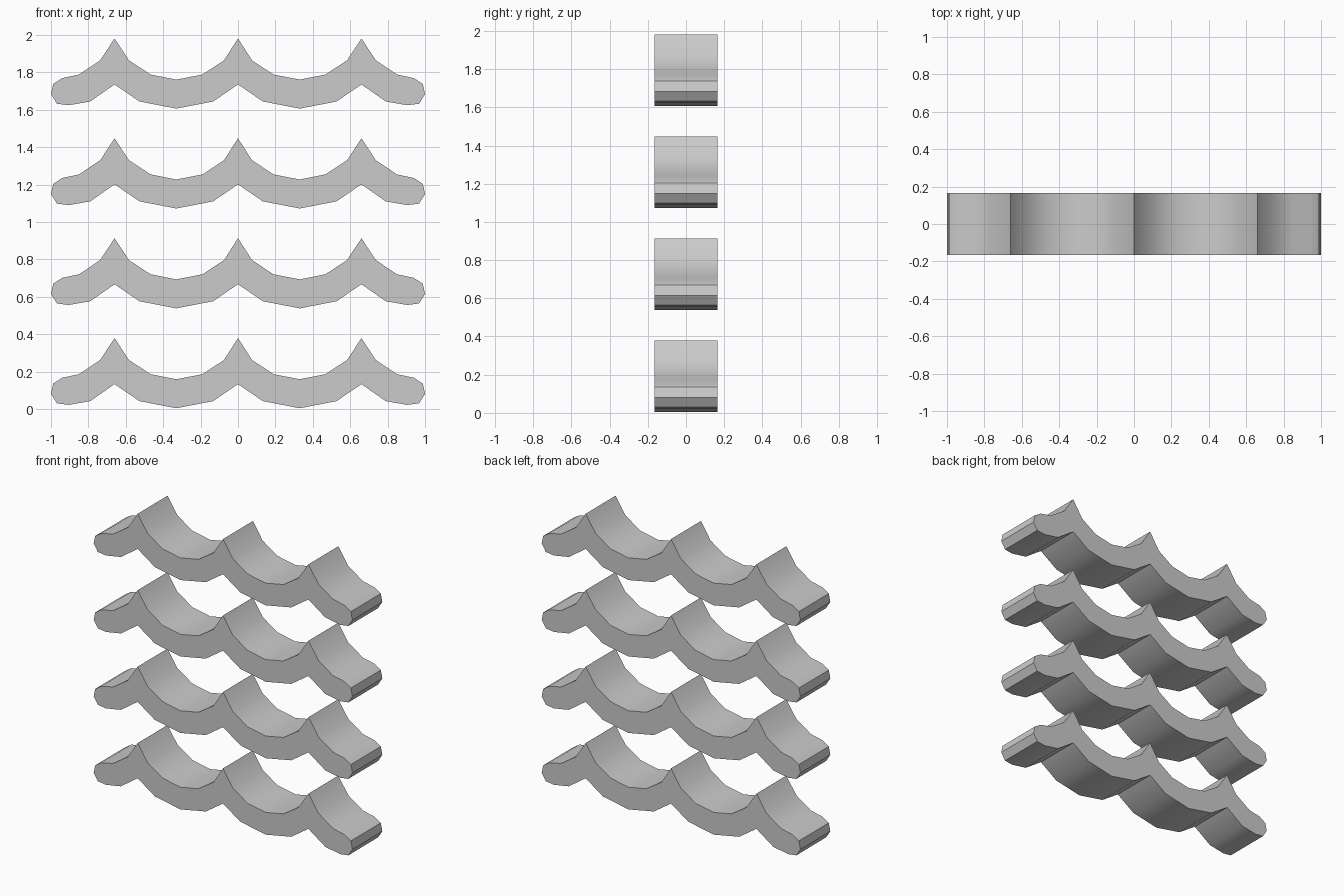
import bpy, bmesh, math

if "Cube" in bpy.data.objects:
    bpy.data.objects.remove(bpy.data.objects["Cube"])

HALF_DEPTH = 0.165
PITCH = 0.534
BASE = 0.004

# Right half of the wave outline: upper edge from centre crest, round tip, lower edge back
upper = [(0, .375), (.075, .258), (.19, .182), (.33, .155), (.467, .182),
         (.737, .258), (.85, .182)]
upper = upper[:5] + [(.583, .258), (.66, .375)] + upper[5:]
tip = [(.94, .163), (.988, .132), (1.0, .077), (.968, .026), (.905, .018)]
lower = [(.79, .038), (.66, .129), (.527, .038), (.33, 0), (.133, .038), (0, .129)]
right = upper + tip + lower
# Mirror to the left half without repeating the two centre points
outline = right + [(-x, z) for x, z in reversed(right[1:-1])]


def wave_bar(name, z0):
    bm = bmesh.new()
    face = bm.faces.new([bm.verts.new((x, -HALF_DEPTH, z + z0)) for x, z in outline])
    ext = bmesh.ops.extrude_face_region(bm, geom=[face], use_keep_orig=True)
    for v in ext["geom"]:
        if isinstance(v, bmesh.types.BMVert):
            v.co.y = HALF_DEPTH
    bmesh.ops.recalc_face_normals(bm, faces=bm.faces)
    mesh = bpy.data.meshes.new(name)
    bm.to_mesh(mesh)
    bm.free()
    obj = bpy.data.objects.new(name, mesh)
    bpy.context.collection.objects.link(obj)
    # Soft curves, sharp crests and end faces
    bpy.ops.object.select_all(action='DESELECT')
    obj.select_set(True)
    bpy.context.view_layer.objects.active = obj
    bpy.ops.object.shade_smooth_by_angle(angle=math.radians(40))


# Four stacked wavy bars
for i in range(4):
    wave_bar(f"wave_bar_{i + 1}", BASE + i * PITCH)
